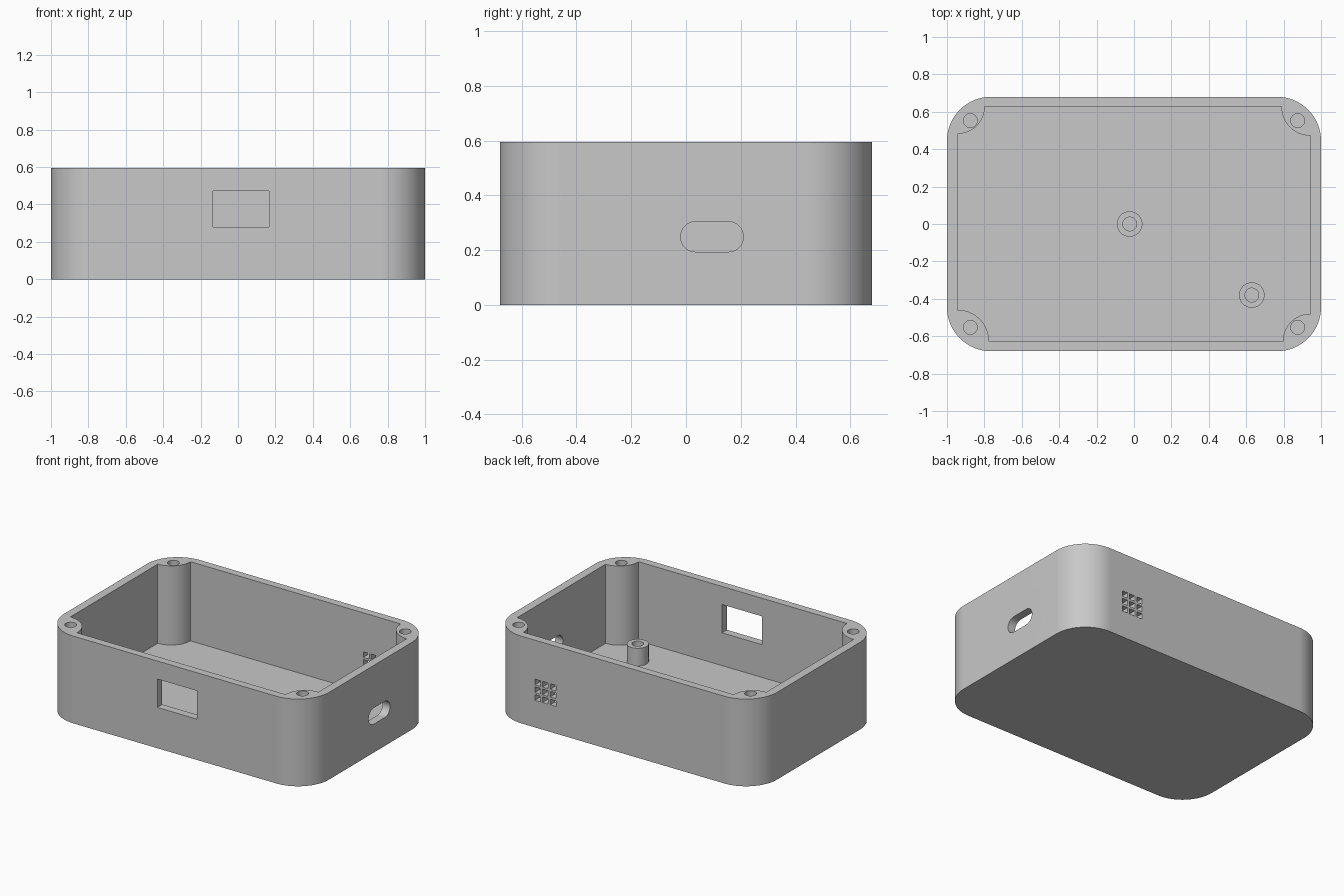
import bpy, bmesh
from math import cos, sin, radians

if "Cube" in bpy.data.objects:
    bpy.data.objects.remove(bpy.data.objects["Cube"], do_unlink=True)

# Main dimensions
HX, HY, HEIGHT = 1.0, 0.68, 0.595
IX, IY = 0.943, 0.627
FLOOR, POST_TOP = 0.055, 0.175
CORNER_R, HOLE_R, POST_R = 0.235, 0.037, 0.068

grey = bpy.data.materials.new("plain grey")
grey.use_nodes = True
colour = (0.58, 0.58, 0.58, 1)
grey.diffuse_color = colour
grey.node_tree.nodes["Principled BSDF"].inputs["Base Color"].default_value = colour


def arc(cx, cy, r, start, end, steps=16):
    angles = [radians(start + (end - start) * i / steps) for i in range(steps + 1)]
    return [(cx + r * cos(a), cy + r * sin(a)) for a in angles]


def circle(cx, cy, r):
    return arc(cx, cy, r, 0, 360, 40)[:-1]


def rectangle(cx, cy, w, h):
    return [(cx + sx * w / 2, cy + sy * h / 2)
            for sx, sy in ((-1, -1), (1, -1), (1, 1), (-1, 1))]


def prism(name, loops, axis, low, high):
    """Extrude closed outlines along an axis."""
    place = {"x": lambda u, v, w: (w, u, v),
             "y": lambda u, v, w: (u, w, v),
             "z": lambda u, v, w: (u, v, w)}[axis]
    bm = bmesh.new()
    for loop in loops:
        bottom = [bm.verts.new(place(u, v, low)) for u, v in loop]
        top = [bm.verts.new(place(u, v, high)) for u, v in loop]
        bm.faces.new(bottom[::-1])
        bm.faces.new(top)
        for i in range(len(loop)):
            j = (i + 1) % len(loop)
            bm.faces.new((bottom[i], bottom[j], top[j], top[i]))
    bmesh.ops.recalc_face_normals(bm, faces=bm.faces[:])
    mesh = bpy.data.meshes.new(name)
    bm.to_mesh(mesh)
    bm.free()
    mesh.materials.append(grey)
    obj = bpy.data.objects.new(name, mesh)
    bpy.context.collection.objects.link(obj)
    return obj


def activate(obj):
    bpy.ops.object.select_all(action="DESELECT")
    obj.select_set(True)
    bpy.context.view_layer.objects.active = obj


def cut(obj, cutter):
    activate(obj)
    mod = obj.modifiers.new("cut", "BOOLEAN")
    mod.operation, mod.solver, mod.object = "DIFFERENCE", "EXACT", cutter
    bpy.ops.object.modifier_apply(modifier=mod.name)
    bpy.data.objects.remove(cutter, do_unlink=True)


def finish(obj):
    activate(obj)
    bpy.ops.object.shade_smooth_by_angle(angle=radians(30))
    obj.modifiers.new("flat_walls", "WEIGHTED_NORMAL").keep_sharp = True


# Outer shell with rounded vertical corners
outline = []
for sx, sy, start in ((1, 1, 0), (-1, 1, 90), (-1, -1, 180), (1, -1, 270)):
    outline += arc(sx * (HX - CORNER_R), sy * (HY - CORNER_R), CORNER_R, start, start + 90)
case = prism("case", [outline], "z", 0, HEIGHT)

# Cavity, leaving a quarter-round screw boss in each corner
cavity = []
for sx, sy, r, start in ((-1, -1, 0.168, 90), (1, -1, 0.147, 180),
                         (1, 1, 0.155, 270), (-1, 1, 0.145, 360)):
    cavity += arc(sx * IX, sy * IY, r, start, start - 90)
cut(case, prism("cavity_cutter", [cavity], "z", FLOOR, HEIGHT + 0.1))

# Screw holes in the corner bosses
holes = [circle(sx * 0.875, sy * 0.553, HOLE_R) for sx in (-1, 1) for sy in (-1, 1)]
cut(case, prism("screw_hole_cutter", holes, "z", 0.25, HEIGHT + 0.1))

# Front window
window = rectangle(0.017, 0.375, 0.3, 0.193)
cut(case, prism("window_cutter", [window], "y", -0.8, -0.55))

# Rounded slot in the left wall
slot = arc(0.155, 0.249, 0.055, -90, 90) + arc(0.035, 0.249, 0.055, 90, 270)
cut(case, prism("slot_cutter", [slot], "x", 0.85, 1.1))

# Three by three vent in the back wall
vents = [rectangle(0.585 + i * 0.058, 0.257 + k * 0.053, 0.042, 0.038)
         for i in (-1, 0, 1) for k in (-1, 0, 1)]
cut(case, prism("vent_cutter", vents, "y", 0.55, 0.8))
finish(case)

# Hollow mounting posts on the floor
for name, x, y in (("centre_post", -0.023, 0), ("corner_post", 0.63, -0.38)):
    post = prism(name, [circle(x, y, POST_R)], "z", FLOOR - 0.01, POST_TOP)
    cut(post, prism("post_cutter", [circle(x, y, HOLE_R)], "z", 0, 0.3))
    finish(post)
